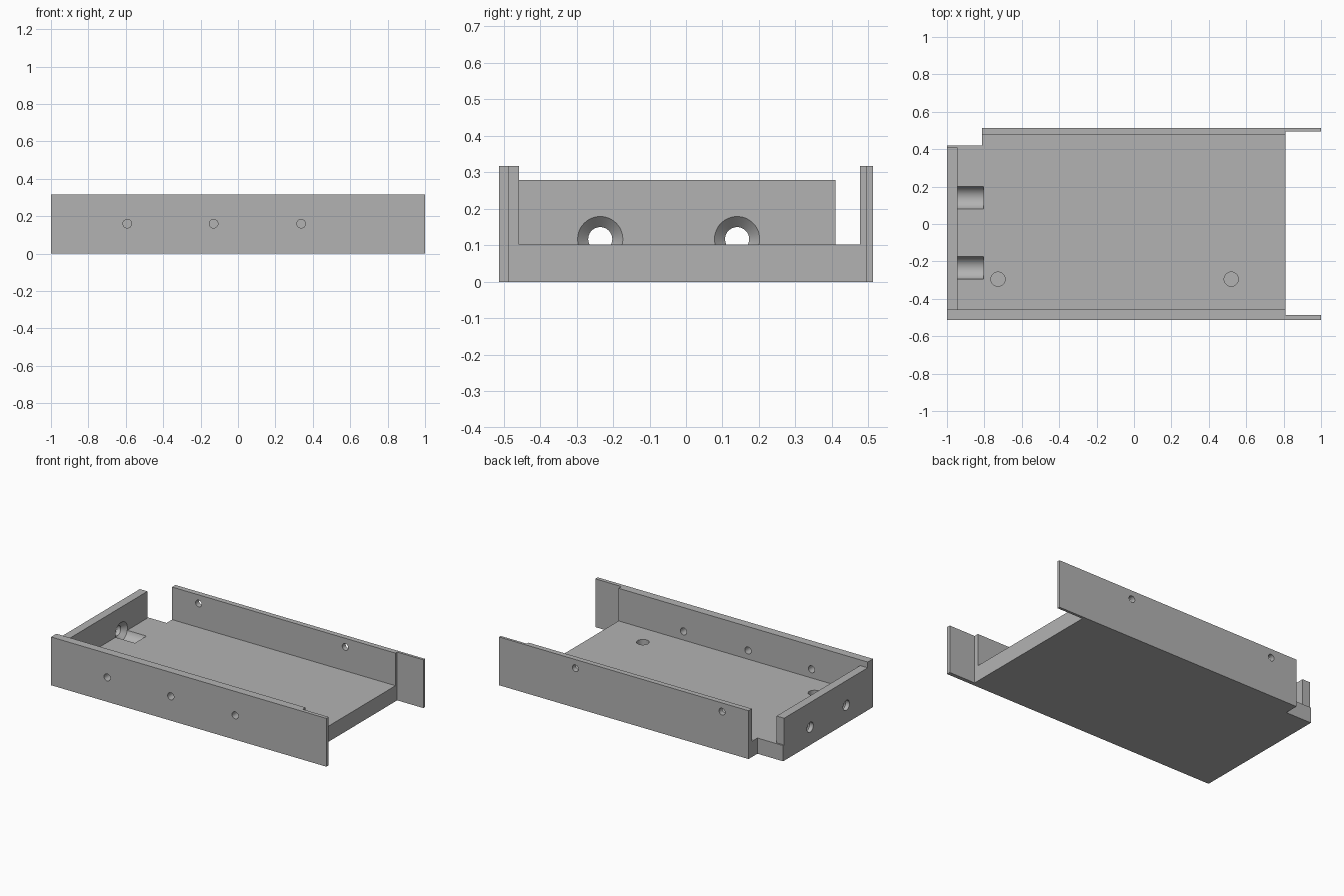
import bpy, bmesh, math
from mathutils import Matrix

cube = bpy.data.objects.get("Cube")
if cube:
    bpy.data.objects.remove(cube, do_unlink=True)

grey = bpy.data.materials.new("plain_grey")
grey.use_nodes = True
grey.diffuse_color = (0.45, 0.45, 0.45, 1)
grey.node_tree.nodes["Principled BSDF"].inputs["Base Color"].default_value = (0.45, 0.45, 0.45, 1)


def make_object(name, bm):
    bmesh.ops.recalc_face_normals(bm, faces=bm.faces)
    mesh = bpy.data.meshes.new(name)
    bm.to_mesh(mesh)
    bm.free()
    mesh.materials.append(grey)
    obj = bpy.data.objects.new(name, mesh)
    bpy.context.collection.objects.link(obj)
    return obj


def prism(name, outline, z0, z1):
    """Extrude an (x, y) outline from z0 up to z1."""
    bm = bmesh.new()
    face = bm.faces.new([bm.verts.new((x, y, z0)) for x, y in outline])
    up = bmesh.ops.extrude_face_region(bm, geom=[face])["geom"]
    verts = [v for v in up if isinstance(v, bmesh.types.BMVert)]
    bmesh.ops.translate(bm, verts=verts, vec=(0, 0, z1 - z0))
    return make_object(name, bm)


def turned(name, profile, axis, centre, sides=48):
    """Solid of revolution from (distance, radius) pairs along an axis."""
    turn = {"X": Matrix.Rotation(math.pi / 2, 4, "Y"),
            "Y": Matrix.Rotation(-math.pi / 2, 4, "X"),
            "Z": Matrix.Identity(4)}[axis]
    bm = bmesh.new()
    rings = []
    for d, r in profile:
        rings.append([bm.verts.new((r * math.cos(2 * math.pi * i / sides),
                                    r * math.sin(2 * math.pi * i / sides), d))
                      for i in range(sides)])
    for a, b in zip(rings, rings[1:]):
        for i in range(sides):
            j = (i + 1) % sides
            bm.faces.new((a[i], a[j], b[j], b[i]))
    bm.faces.new(rings[0])
    bm.faces.new(rings[-1])
    bmesh.ops.transform(bm, matrix=Matrix.Translation(centre) @ turn, verts=bm.verts)
    return make_object(name, bm)


def combine(target, other, operation):
    mod = target.modifiers.new(operation.lower(), "BOOLEAN")
    mod.operation = operation
    mod.solver = "EXACT"
    mod.object = other
    bpy.context.view_layer.objects.active = target
    bpy.ops.object.modifier_apply(modifier=mod.name)
    bpy.data.objects.remove(other, do_unlink=True)


# Floor slab with a notched rear corner
FLOOR = 0.103
tray = prism("tray", [(-1, -0.512), (0.81, -0.512), (0.81, 0.512), (-0.813, 0.512),
                      (-0.813, 0.42), (-1, 0.42)], 0, FLOOR)

# Side walls, each running on into a thinner tab past the open end
front_wall = prism("front_wall", [(-1, -0.512), (1, -0.512), (1, -0.487), (0.81, -0.487),
                                  (0.81, -0.457), (-1, -0.457)], 0, 0.317)
back_wall = prism("back_wall", [(-0.813, 0.512), (1, 0.512), (1, 0.495), (0.81, 0.495),
                                (0.81, 0.477), (-0.813, 0.477)], 0, 0.317)
# Lower end wall
end_wall = prism("end_wall", [(-1, -0.48), (-0.945, -0.48), (-0.945, 0.41), (-1, 0.41)], 0, 0.279)
for wall in (front_wall, back_wall, end_wall):
    combine(tray, wall, "UNION")

# Countersunk end holes that continue as round channels in the floor
for y in (-0.235, 0.14):
    combine(tray, turned("end_hole", [(-1.1, 0.033), (-0.973, 0.033), (-0.945, 0.062),
                                      (-0.805, 0.062)], "X", (0, y, 0.117)), "DIFFERENCE")

# Screw holes through the side walls
for x in (-0.592, -0.13, 0.338):
    combine(tray, turned("front_hole", [(-0.1, 0.023), (0.1, 0.023)], "Y",
                         (x, -0.485, 0.16), 32), "DIFFERENCE")
for x in (-0.62, 0.445):
    combine(tray, turned("back_hole", [(-0.1, 0.022), (0.1, 0.022)], "Y",
                         (x, 0.495, 0.26), 32), "DIFFERENCE")

# Blind round holes in the floor
for x in (-0.727, 0.52):
    combine(tray, turned("floor_hole", [(0.025, 0.038), (0.2, 0.038)], "Z",
                         (x, -0.295, 0)), "DIFFERENCE")

# Smooth the round holes, keep the edges sharp
bpy.ops.object.select_all(action="DESELECT")
tray.select_set(True)
bpy.context.view_layer.objects.active = tray
bpy.ops.object.shade_smooth_by_angle(angle=math.radians(30))
